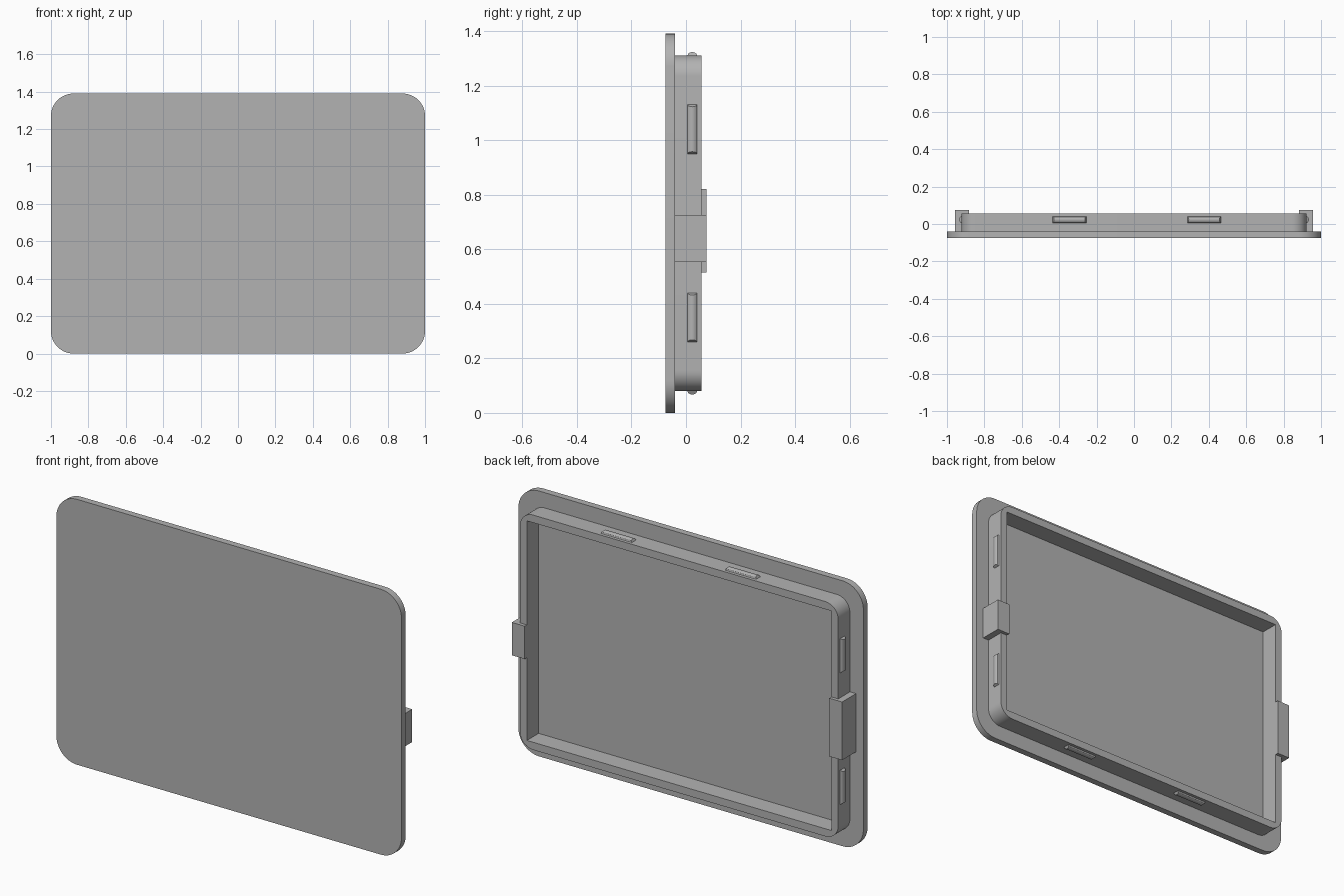
import bpy, bmesh
from math import sin, cos, pi
from mathutils import Vector

if "Cube" in bpy.data.objects:
    bpy.data.objects.remove(bpy.data.objects["Cube"], do_unlink=True)

MID_Z = 0.695          # height of the panel centre
PLATE_BACK = -0.04     # plane where plate and rim meet
RIM_BACK = 0.057
RIM_X, RIM_Z = 0.922, 0.615   # rim half sizes
WALL = 0.04

grey = bpy.data.materials.new("plain_grey")
grey.use_nodes = True
grey.diffuse_color = (0.45, 0.45, 0.45, 1)
grey.node_tree.nodes["Principled BSDF"].inputs["Base Color"].default_value = grey.diffuse_color


def finish(name, bm, smooth=False):
    bmesh.ops.recalc_face_normals(bm, faces=bm.faces)
    mesh = bpy.data.meshes.new(name)
    bm.to_mesh(mesh)
    bm.free()
    mesh.materials.append(grey)
    obj = bpy.data.objects.new(name, mesh)
    bpy.context.collection.objects.link(obj)
    if smooth:
        bpy.ops.object.select_all(action='DESELECT')
        obj.select_set(True)
        bpy.context.view_layer.objects.active = obj
        bpy.ops.object.shade_smooth_by_angle(angle=pi / 6)
    return obj


def rounded_rect(hx, hz, radius, steps=12):
    """Outline in the XZ plane around the panel centre."""
    if radius == 0:
        return [(sx * hx, MID_Z + sz * hz) for sx, sz in ((1, 1), (-1, 1), (-1, -1), (1, -1))]
    points = []
    for corner, (sx, sz) in enumerate(((1, 1), (-1, 1), (-1, -1), (1, -1))):
        for i in range(steps + 1):
            a = (corner + i / steps) * pi / 2
            points.append((sx * (hx - radius) + radius * cos(a),
                           MID_Z + sz * (hz - radius) + radius * sin(a)))
    return points


def extruded(name, outlines, y0, y1):
    """Fill the outlines (later ones are holes) and extrude along y."""
    bm = bmesh.new()
    for outline in outlines:
        verts = [bm.verts.new((x, y0, z)) for x, z in outline]
        for i, v in enumerate(verts):
            bm.edges.new((verts[i - 1], v))
    bmesh.ops.triangle_fill(bm, use_beauty=True, edges=bm.edges[:], normal=(0, -1, 0))
    ext = bmesh.ops.extrude_face_region(bm, geom=bm.faces[:], use_keep_orig=True)
    moved = [g for g in ext["geom"] if isinstance(g, bmesh.types.BMVert)]
    bmesh.ops.translate(bm, verts=moved, vec=(0, y1 - y0, 0))
    return finish(name, bm, smooth=True)


# Flat front plate and the hollow rim behind it
extruded("front_plate", [rounded_rect(1, MID_Z, 0.12)], -0.075, PLATE_BACK)
extruded("rim", [rounded_rect(RIM_X, RIM_Z, 0.075),
                 rounded_rect(RIM_X - WALL, RIM_Z - WALL, 0)], PLATE_BACK, RIM_BACK)


# Side clips: an L section that wraps over the rim edge
def clip(name, side, z0, z1):
    profile = [(0.957, PLATE_BACK), (0.957, 0.075), (0.882, 0.075),
               (0.882, RIM_BACK), (RIM_X, RIM_BACK), (RIM_X, PLATE_BACK)]
    bm = bmesh.new()
    face = bm.faces.new([bm.verts.new((side * x, y, z0)) for x, y in profile])
    ext = bmesh.ops.extrude_face_region(bm, geom=[face], use_keep_orig=True)
    moved = [g for g in ext["geom"] if isinstance(g, bmesh.types.BMVert)]
    bmesh.ops.translate(bm, verts=moved, vec=(0, 0, z1 - z0))
    finish(name, bm)


clip("left_clip", 1, 0.553, 0.725)
clip("right_clip", -1, 0.515, 0.82)


# Snap ridges: low bars with a rounded section and sloped ends
def ridge(name, centre, along, outward, length=0.18, width=0.035, height=0.013, steps=6):
    centre, along, outward = Vector(centre), Vector(along), Vector(outward)
    bm = bmesh.new()
    ends = []
    for end in (-1, 1):
        row = []
        for i in range(steps + 1):
            a = pi * i / steps
            rise = height * sin(a)
            point = (centre + along * end * (length / 2 - rise * 0.6)
                     + Vector((0, cos(a) * width / 2, 0)) + outward * rise)
            row.append(bm.verts.new(point))
        ends.append(row)
        bm.faces.new(row)
    for i in range(steps + 1):
        bm.faces.new((ends[0][i - 1], ends[0][i], ends[1][i], ends[1][i - 1]))
    finish(name, bm, smooth=True)


RIDGE_Y = 0.023
for s, side in ((1, "left"), (-1, "right")):
    for t, level in ((1, "upper"), (-1, "lower")):
        ridge(f"{side}_{level}_ridge", (s * RIM_X, RIDGE_Y, MID_Z + t * 0.345),
              (0, 0, 1), (s, 0, 0))
        ridge(f"{'top' if t > 0 else 'bottom'}_{side}_ridge",
              (0.015 + s * 0.36, RIDGE_Y, MID_Z + t * RIM_Z), (1, 0, 0), (0, 0, t))
